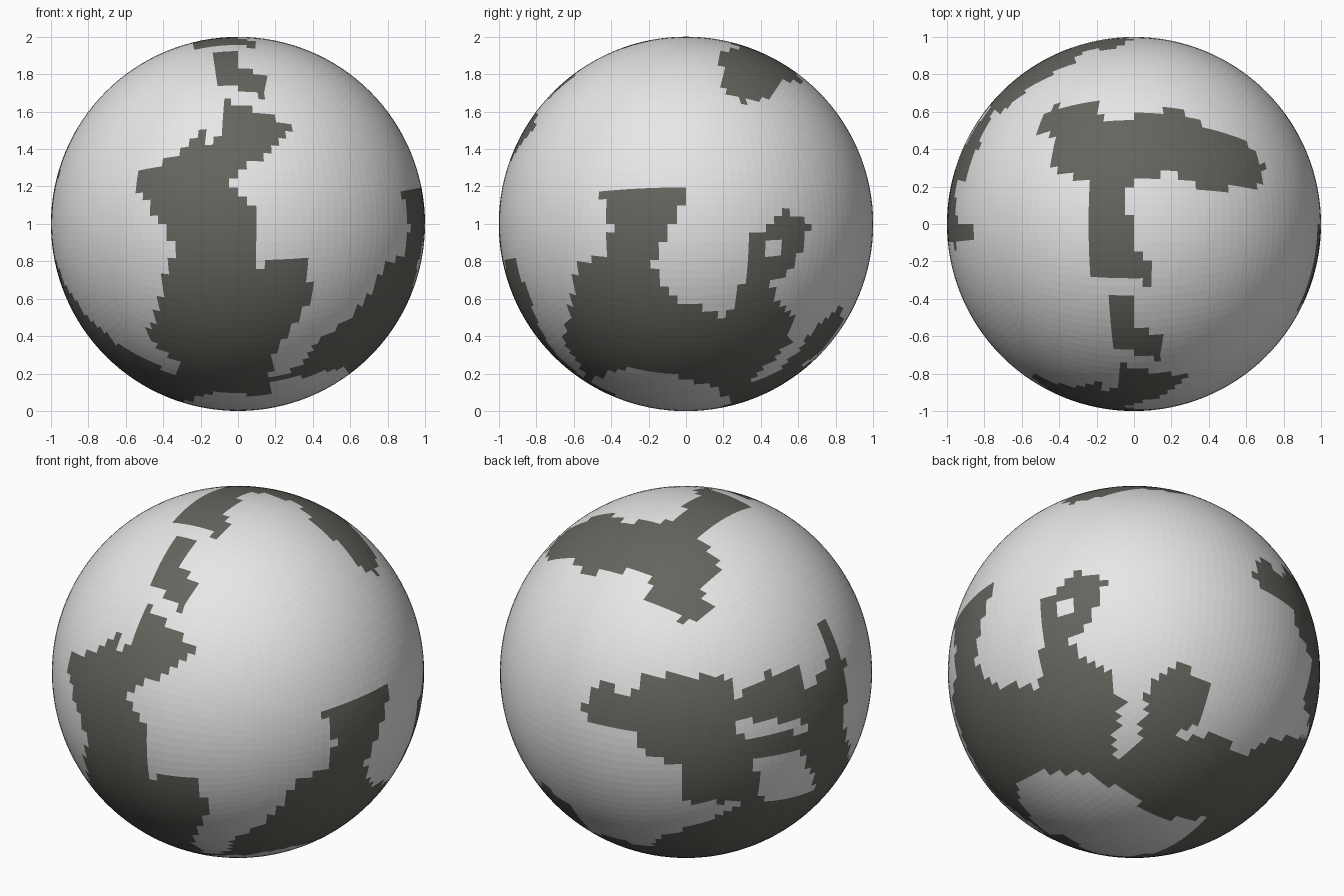
import bpy, bmesh, math
from mathutils import Vector

if "Cube" in bpy.data.objects:
    bpy.data.objects.remove(bpy.data.objects["Cube"])

# globe: gridded cube rounded to a sphere, flat facets
N = 32
bm = bmesh.new()
bmesh.ops.create_cube(bm, size=2)
bmesh.ops.subdivide_edges(bm, edges=bm.edges[:], cuts=N - 1, use_grid_fill=True)
for v in bm.verts:
    v.co = Vector([math.tan(k * math.pi / 4) for k in v.co]).normalized()


def inside(x, y, pts):
    hit = False
    for (x0, y0), (x1, y1) in zip(pts, pts[1:] + pts[:1]):
        if (y0 > y) != (y1 > y) and x < (x1 - x0) * (y - y0) / (y1 - y0) + x0:
            hit = not hit
    return hit


def paint(direction, colour, *outline):
    """Colour the facets that fall in a rough outline (percent of the radius) seen from a direction."""
    az, el = (math.radians(k) for k in direction)
    d = Vector((math.sin(az) * math.cos(el), -math.cos(az) * math.cos(el), math.sin(el)))
    right = Vector((math.cos(az), math.sin(az), 0))
    up = d.cross(right)
    for f in bm.faces:
        c = f.calc_center_median().normalized() * 100
        if c.dot(d) > 2 and inside(c.dot(right), c.dot(up), outline):
            f.material_index = colour


LIGHT, DARK = 0, 1
FRONT, RIGHT, TOP, UNDER = (0, 0), (90, 0), (0, 90), (0, -90)
BACK_LEFT, BACK_RIGHT_LOW = (226, 29), (140, -31)

# long front patch
paint(FRONT, DARK, (-6, 67), (29, 52), (16, 37), (-5, 24), (12, 3), (9, -22), (38, -20),
      (39, -40), (18, -72), (18, -92), (-30, -90), (-32, -75), (-48, -60), (-34, -12),
      (-57, 24), (-28, 41), (-20, 53), (-14, 37), (-10, 48))
# lower left band and its hidden continuation under the globe
paint(FRONT, DARK, (-100, -12), (-90, -40), (-76, -55), (-31, -90), (-33, -99), (-105, -50))
paint(UNDER, DARK, (-15, 46), (-45, 50), (-75, 36), (-80, 10), (-60, -50), (-30, -30), (-30, 10))
# right side patch
paint(RIGHT, DARK, (-46, 18), (2, 17), (-17, -22), (-10, -38), (23, -50), (27, -33), (44, -34),
      (57, -47), (54, -65), (24, -96), (12, -82), (-36, -77), (-52, -85), (-65, -62),
      (-58, -20), (-43, -18), (-40, 0))
# ring above it
paint(RIGHT, DARK, (33, -3), (45, -2), (50, 8), (66, 0), (58, -25), (33, -36))
paint(RIGHT, LIGHT, (42, -19), (42, -10), (51, -7), (51, -19))
# top patch and the small strip in front of it
paint(TOP, DARK, (-53, 49), (-44, 63), (-20, 66), (-17, 54), (24, 62), (43, 50), (58, 46),
      (70, 30), (68, 20), (40, 18), (18, 28), (-3, 21), (-2, -8), (8, -20), (8, -32),
      (-25, -27), (-25, 22), (-43, 28), (-42, 48))
paint(TOP, DARK, (-13, -37), (-3, -37), (2, -55), (15, -60), (14, -73), (-11, -65))
# back left patch and the light pockets in it
paint(BACK_LEFT, DARK, (-71, -18), (-61, -5), (-48, -18), (-40, -6), (3, -10), (10, -22),
      (26, -11), (47, -7), (51, -22), (65, -5), (60, 17), (65, 19), (75, -5), (74, -53),
      (82, -56), (56, -96), (-33, -104), (-25, -89), (25, -78), (-19, -74), (-20, -58),
      (-46, -42), (-46, -34), (-65, -29))
paint(BACK_LEFT, LIGHT, (17, -55), (46, -53), (59, -72), (25, -77))
paint(BACK_LEFT, LIGHT, (9, -34), (50, -37), (50, -42), (9, -43))
# lower back patch and the link to the right side
paint(BACK_RIGHT_LOW, DARK, (6, -10), (13, 0), (25, 6), (42, -6), (36, -25), (17, -36),
      (44, -32), (60, -45), (71, -35), (96, -36), (63, -79), (49, -81), (56, -71),
      (30, -80), (6, -74), (-14, -50), (3, -38))
paint(BACK_RIGHT_LOW, DARK, (-48, 19), (-36, 17), (-13, 1), (-6, -14), (-14, -25),
      (-15, -54), (-56, -52))

bmesh.ops.translate(bm, verts=bm.verts, vec=(0, 0, 1))
mesh = bpy.data.meshes.new("globe")
bm.to_mesh(mesh)
bm.free()
for name, rgb in (("light grey", (0.8, 0.8, 0.8)), ("dark grey", (0.13, 0.13, 0.115))):
    mat = bpy.data.materials.new(name)
    mat.diffuse_color = (*rgb, 1)
    mat.use_nodes = True
    mat.node_tree.nodes["Principled BSDF"].inputs["Base Color"].default_value = mat.diffuse_color
    mesh.materials.append(mat)
globe = bpy.data.objects.new("globe", mesh)
bpy.context.collection.objects.link(globe)
